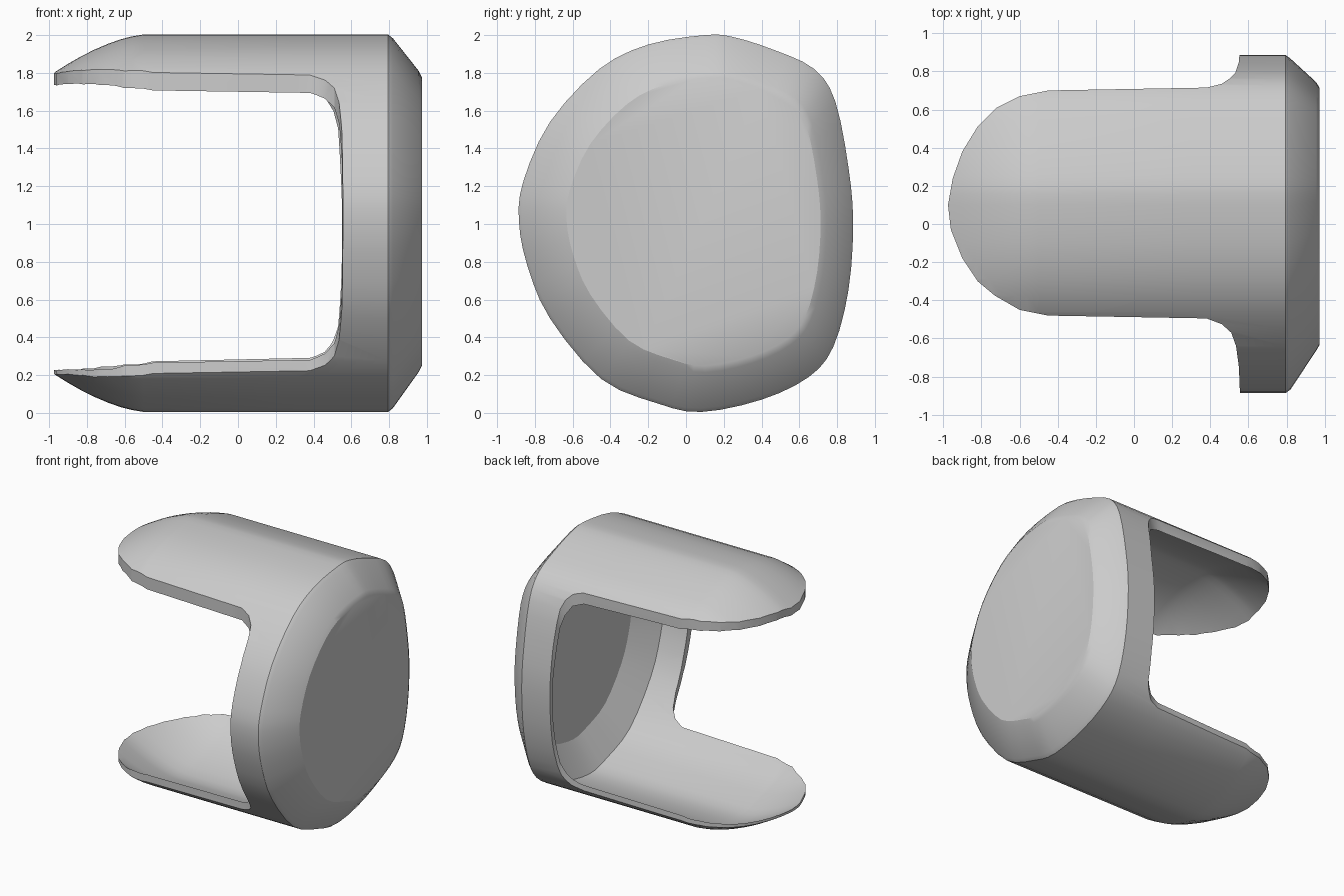
import bpy, bmesh, math
from mathutils import Vector

cube = bpy.data.objects.get("Cube")
if cube:
    bpy.data.objects.remove(cube)

grey = bpy.data.materials.new("plain grey")
grey.use_nodes = True
colour = (0.6, 0.6, 0.6, 1)
grey.diffuse_color = colour
grey.node_tree.nodes["Principled BSDF"].inputs["Base Color"].default_value = colour

# Rounded, slightly egg-shaped cross-section (y, z measured from the axis)
SECTION = [(0.1, 1), (0.25, 0.99), (0.47, 0.92), (0.68, 0.82), (0.79, 0.65), (0.86, 0.3),
           (0.885, 0), (0.86, -0.35), (0.78, -0.65), (0.65, -0.81), (0.4, -0.93),
           (0.08, -0.995), (-0.15, -0.95), (-0.45, -0.82), (-0.72, -0.5), (-0.84, -0.22),
           (-0.885, 0.02), (-0.86, 0.23), (-0.72, 0.54), (-0.46, 0.82), (-0.2, 0.95)]


def smooth_loop(points, steps=3):
    """Closed Catmull-Rom curve through the points."""
    pts = [Vector(p) for p in points]
    out = []
    for i in range(len(pts)):
        a, b, c, d = (pts[(i + k) % len(pts)] for k in (-1, 0, 1, 2))
        for s in range(steps):
            t = s / steps
            out.append(0.5 * (2 * b + (c - a) * t + (2 * a - 5 * b + 4 * c - d) * t * t
                              + (3 * b - a - 3 * c + d) * t ** 3))
    return out


def make_object(name, bm):
    bmesh.ops.recalc_face_normals(bm, faces=bm.faces)
    mesh = bpy.data.meshes.new(name)
    bm.to_mesh(mesh)
    bm.free()
    mesh.materials.append(grey)
    obj = bpy.data.objects.new(name, mesh)
    bpy.context.collection.objects.link(obj)
    return obj


def loft(name, rings):
    """Skin a list of vertex loops and cap both ends."""
    bm = bmesh.new()
    loops = [[bm.verts.new(p) for p in ring] for ring in rings]
    n = len(loops[0])
    for lo, hi in zip(loops, loops[1:]):
        for i in range(n):
            j = (i + 1) % n
            bm.faces.new((lo[i], lo[j], hi[j], hi[i]))
    bm.faces.new(loops[0])
    bm.faces.new(loops[-1])
    return make_object(name, bm)


outline = smooth_loop(SECTION)


def ring(x, sy, sz, shift_y=0, shift_z=0):
    return [(x, p.x * sy + shift_y, 1 + p.y * sz + shift_z) for p in outline]


def inner_ring(x, s=1):
    """Inside of the wall, a little thinner at the bottom and back."""
    return ring(x, 0.95, 0.95 * s, 0.015, -0.02)


# Hollow cup: the wall runs from the inner floor out to the mouth and back to the cap
TAPER = [(0.3, 1), (-0.5, 1), (-0.56, 0.99), (-0.62, 0.975), (-0.69, 0.95), (-0.76, 0.92),
         (-0.83, 0.885), (-0.9, 0.845), (-1.02, 0.77)]
rings = [ring(0.9, 0.74, 0.74, 0.04, 0.01), inner_ring(0.77)]
rings += [inner_ring(x, s) for x, s in TAPER]
rings += [ring(x, 1, s) for x, s in reversed(TAPER)]
rings += [ring(0.795, 1, 1), ring(0.82, 0.98, 0.98),
          ring(0.955, 0.795, 0.8, 0.04, 0.01), ring(0.973, 0.76, 0.765, 0.04, 0.01)]
shell = loft("cup_with_two_tabs", rings)

# Plan of the part that remains: rounded tabs flaring into the full-width cup
PLAN = [(1.1, 1), (0.56, 1), (0.55, 0.85), (0.53, 0.79), (0.505, 0.765), (0.46, 0.735),
        (0.38, 0.715), (-0.45, 0.7), (-0.6, 0.67), (-0.72, 0.61), (-0.82, 0.51),
        (-0.9, 0.38), (-0.95, 0.24), (-0.975, 0.1), (-0.96, -0.03), (-0.9, -0.18),
        (-0.82, -0.3), (-0.73, -0.375), (-0.6, -0.45), (-0.45, -0.48), (0.38, -0.495),
        (0.46, -0.525), (0.51, -0.57), (0.535, -0.64), (0.55, -0.75), (0.56, -1), (1.1, -1)]
trim = loft("trim_helper", [[(x, y, z) for x, y in PLAN] for z in (-0.5, 2.5)])
trim.hide_render = True

cut = shell.modifiers.new("Trim", 'BOOLEAN')
cut.operation = 'INTERSECT'
cut.solver = 'EXACT'
cut.object = trim
bpy.context.view_layer.objects.active = shell
shell.select_set(True)
trim.select_set(False)
bpy.ops.object.modifier_apply(modifier=cut.name)
bpy.data.objects.remove(trim)

# Smooth curved walls, crisp rim and cap edges
bpy.ops.object.shade_smooth_by_angle(angle=math.radians(28))
